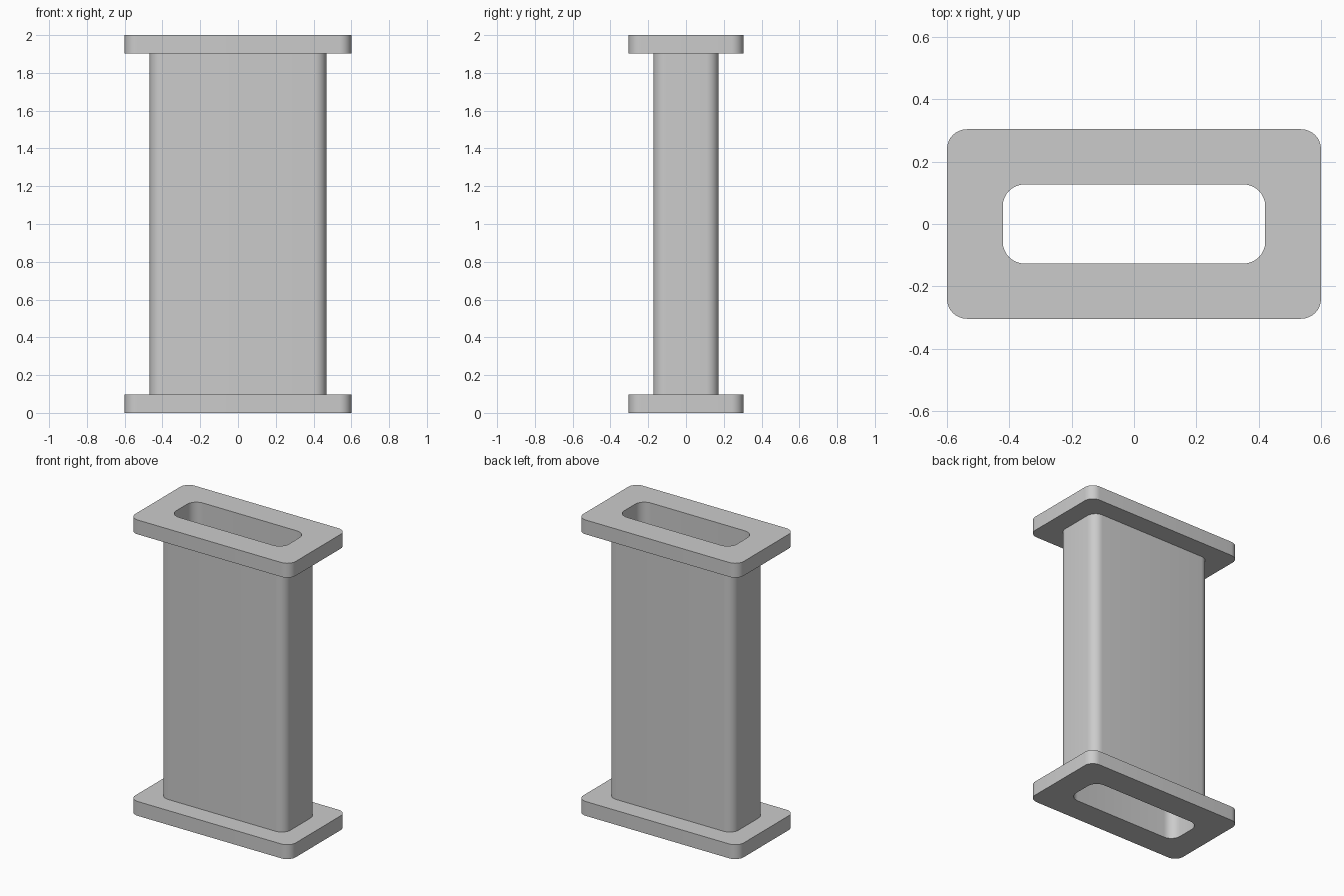
import bpy, bmesh
from math import cos, sin, pi, radians

cube = bpy.data.objects.get("Cube")
if cube:
    bpy.data.objects.remove(cube, do_unlink=True)

HEIGHT = 2.0
PLATE = 0.097          # flange thickness
CORNER_STEPS = 8
FLANGE = (0.6, 0.304, 0.064)    # half width, half depth, corner radius
TUBE = (0.468, 0.173, 0.066)
BORE = (0.421, 0.127, 0.07)

grey = bpy.data.materials.new("plain grey")
grey.use_nodes = True
colour = (0.6, 0.6, 0.6, 1)
grey.diffuse_color = colour
grey.node_tree.nodes["Principled BSDF"].inputs["Base Color"].default_value = colour


def rounded_rectangle(half_x, half_y, radius):
    """Outline points, counter-clockwise from the right side."""
    points = []
    for corner, (sx, sy) in enumerate([(1, 1), (-1, 1), (-1, -1), (1, -1)]):
        for step in range(CORNER_STEPS + 1):
            a = (corner + step / CORNER_STEPS) * pi / 2
            points.append((sx * (half_x - radius) + radius * cos(a),
                           sy * (half_y - radius) + radius * sin(a)))
    return points


def hollow_prism(name, outer, inner, bottom, top):
    """Solid wall between two rounded outlines."""
    bm = bmesh.new()
    loops = [[bm.verts.new((x, y, z)) for x, y in rounded_rectangle(*shape)]
             for shape, z in [(outer, bottom), (outer, top), (inner, top), (inner, bottom)]]
    for i, loop in enumerate(loops):
        following = loops[(i + 1) % len(loops)]
        for j in range(len(loop)):
            k = (j + 1) % len(loop)
            bm.faces.new((loop[j], loop[k], following[k], following[j]))
    bmesh.ops.recalc_face_normals(bm, faces=bm.faces)
    mesh = bpy.data.meshes.new(name)
    bm.to_mesh(mesh)
    bm.free()
    mesh.materials.append(grey)
    obj = bpy.data.objects.new(name, mesh)
    bpy.context.collection.objects.link(obj)
    return obj


# Flanged rectangular duct
parts = [
    hollow_prism("bottom_flange", FLANGE, BORE, 0, PLATE),
    hollow_prism("tube", TUBE, BORE, PLATE, HEIGHT - PLATE),
    hollow_prism("top_flange", FLANGE, BORE, HEIGHT - PLATE, HEIGHT),
]

# Smooth rounded corners, crisp rims
bpy.ops.object.select_all(action='DESELECT')
for part in parts:
    part.select_set(True)
bpy.context.view_layer.objects.active = parts[0]
bpy.ops.object.shade_smooth_by_angle(angle=radians(30))
